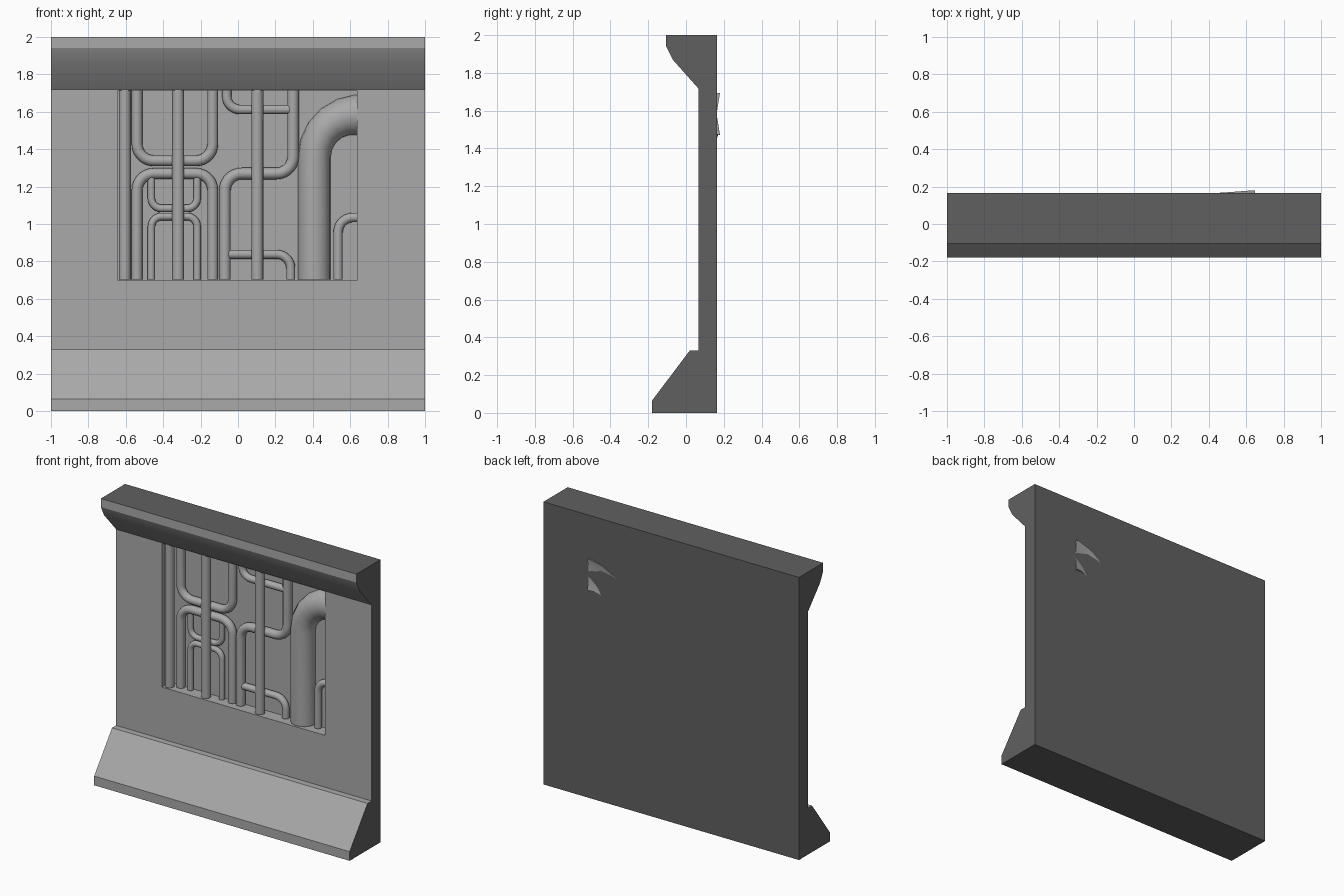
import bpy, bmesh
from math import sin, cos, pi, radians
from mathutils import Vector

cube = bpy.data.objects.get("Cube")
if cube:
    bpy.data.objects.remove(cube, do_unlink=True)


def material(name, value):
    mat = bpy.data.materials.new(name)
    mat.use_nodes = True
    colour = (value, value, value, 1)
    mat.diffuse_color = colour
    mat.node_tree.nodes["Principled BSDF"].inputs["Base Color"].default_value = colour
    return mat


light_grey = material("light grey", 0.4)
dark_grey = material("dark grey", 0.118)


def finish(name, bm, angle=None):
    """Turn a bmesh into a named, shaded object."""
    bmesh.ops.recalc_face_normals(bm, faces=bm.faces)
    mesh = bpy.data.meshes.new(name)
    bm.to_mesh(mesh)
    bm.free()
    mesh.materials.append(light_grey)
    ob = bpy.data.objects.new(name, mesh)
    bpy.context.collection.objects.link(ob)
    if angle:
        smooth(ob, angle)
    return ob


def smooth(ob, angle):
    bpy.ops.object.select_all(action='DESELECT')
    ob.select_set(True)
    bpy.context.view_layer.objects.active = ob
    bpy.ops.object.shade_smooth_by_angle(angle=radians(angle))


def prism(name, points, vec):
    """Extrude a closed outline along a vector."""
    bm = bmesh.new()
    face = bm.faces.new([bm.verts.new(p) for p in points])
    moved = bmesh.ops.extrude_face_region(bm, geom=[face], use_keep_orig=True)["geom"]
    bmesh.ops.translate(bm, vec=vec, verts=[g for g in moved if isinstance(g, bmesh.types.BMVert)])
    return finish(name, bm)


def rounded(corners, bend, steps):
    """Path in the wall plane with every inner corner turned into an arc."""
    pts = [Vector(c) for c in corners]
    path = [pts[0]]
    for a, p, b in zip(pts, pts[1:], pts[2:]):
        ua, ub = (a - p).normalized(), (b - p).normalized()
        centre = p + (ua + ub) * bend
        for i in range(steps + 1):
            t = i / steps * pi / 2
            path.append(centre - bend * (ub * cos(t) + ua * sin(t)))
    path.append(pts[-1])
    return path


def pipe(name, corners, r, y=0.132, bend=0.09, steps=7, sides=14, half=False, end_r=None, end_y=None):
    """Sweep a round section, or a front half with a hollow back, along a rounded path."""
    path = rounded(corners, bend, steps)
    bm = bmesh.new()
    rings = []
    for i, p in enumerate(path):
        d = (path[min(i + 1, len(path) - 1)] - path[max(i - 1, 0)]).normalized()
        n = Vector((d.y, -d.x))
        k = (p.x - path[0].x) / (path[-1].x - path[0].x) if end_r else 0
        rad = r + k * ((end_r or r) - r)
        cy = y + k * ((end_y or y) - y)
        section = []
        for j in range(sides + 1 if half else sides):
            a = j / sides * (pi if half else 2 * pi)
            section.append((rad * cos(a), cy - rad * sin(a)))
        if half:
            section.append((0, cy - 0.018))
        rings.append([bm.verts.new((p.x + n.x * s, depth, p.y + n.y * s)) for s, depth in section])
    for r0, r1 in zip(rings, rings[1:]):
        for j in range(len(r0)):
            m = (j + 1) % len(r0)
            bm.faces.new((r0[j], r0[m], r1[m], r1[j]))
    bm.faces.new(rings[0])
    bm.faces.new(rings[-1])
    return finish(name, bm, 50)


# Wall slab with sloped foot and overhanging cornice
profile = [(0.165, 0), (-0.18, 0), (-0.18, 0.065), (0.02, 0.33), (0.065, 0.33), (0.065, 1.718),
           (-0.07, 1.87), (-0.105, 1.94), (-0.105, 2), (0.165, 2)]
wall = prism("wall", [(-1, y, z) for y, z in profile], (2, 0, 0))

# Recess cut into the front of the wall
low, top, left, right = 0.697, 1.715, -0.642, 0.637
cutter = prism("recess_cutter", [(left, 0.0, low), (right, 0.0, low), (right, 0.0, top), (left, 0.0, top)],
               (0, 0.157, 0))
cutter.hide_render = True
cut = wall.modifiers.new("recess", 'BOOLEAN')
cut.object = cutter
cut.solver = 'EXACT'
bpy.context.view_layer.objects.active = wall
bpy.ops.object.modifier_apply(modifier=cut.name)
bpy.data.objects.remove(cutter, do_unlink=True)
smooth(wall, 25)

# Dark top, bottom, ends and back of the wall
wall.data.materials.clear()
wall.data.materials.append(light_grey)
wall.data.materials.append(dark_grey)
for face in wall.data.polygons:
    c = face.center
    outer = abs(c.x) > 0.99 or c.y > 0.164 or c.z < 0.01 or c.z > 1.99
    face.material_index = int(outer)

# Straight pipes standing in front
base = 0.702
for name, x in (("outer_pipe", -0.605), ("middle_pipe", -0.32), ("inner_pipe", 0.103)):
    pipe(name, [(x, base), (x, top)], 0.032, y=0.1)

# Large pair of facing U pipes
a, b = -0.54, -0.135
pipe("upper_u_pipe", [(a, top), (a, 1.338), (b, 1.338), (b, top)], 0.029)
pipe("lower_u_pipe", [(a, base), (a, 1.27), (b, 1.27), (b, base)], 0.029)

# Small pair of facing U pipes
a, b = -0.463, -0.218
pipe("small_upper_u_pipe", [(a, 1.27), (a, 1.083), (b, 1.083), (b, 1.27)], 0.02, bend=0.055)
pipe("small_lower_u_pipe", [(a, base), (a, 1.04), (b, 1.04), (b, base)], 0.02, bend=0.055)

# Stepped pipe and its branches
pipe("stepped_pipe", [(-0.07, base), (-0.07, 1.27), (0.295, 1.27), (0.295, top)], 0.031)
pipe("upper_branch_pipe", [(-0.06, top), (-0.06, 1.612), (0.285, 1.612)], 0.025, bend=0.07)
pipe("lower_branch_pipe", [(-0.06, 0.838), (0.282, 0.838), (0.282, base)], 0.024, bend=0.075)

# Right side elbows
pipe("small_elbow_pipe", [(0.535, base), (0.535, 1.035), (right, 1.035)], 0.025, bend=0.08)
pipe("large_elbow_pipe", [(0.408, base), (0.408, 1.583), (0.646, 1.583)], 0.087, y=0.157,
     bend=0.225, steps=5, sides=10, half=True, end_r=0.112, end_y=0.18)
